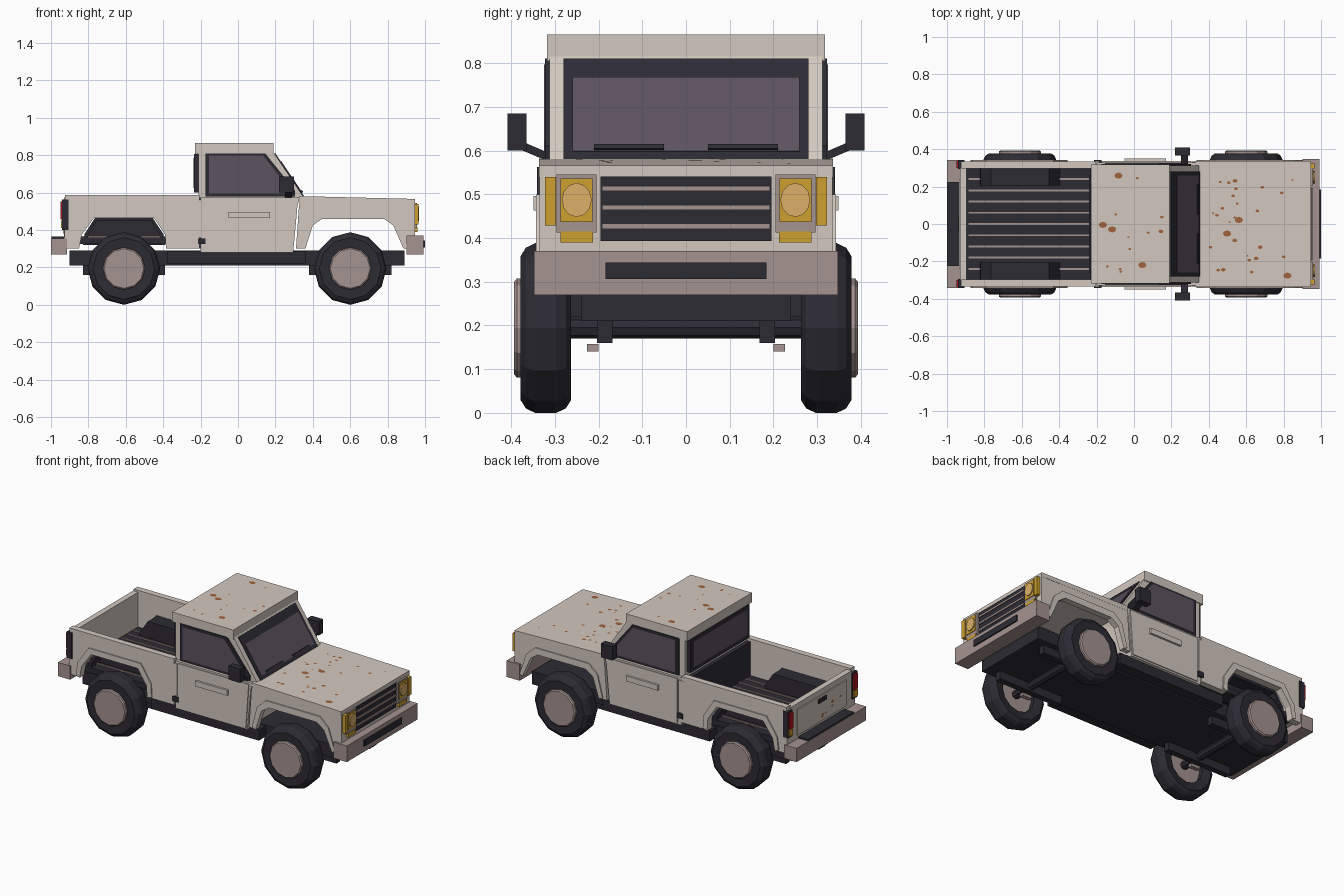
import bpy, bmesh, math, random

COLORS = {
    "paint": (0.65, 0.58, 0.52), "dark": (0.026, 0.024, 0.034), "glass": (0.107, 0.084, 0.114),
    "metal": (0.376, 0.292, 0.279), "amber": (0.61, 0.35, 0.03), "lamp": (0.72, 0.43, 0.14),
    "rust": (0.35, 0.127, 0.045), "red": (0.456, 0.007, 0.013),
}
MATS = {}
for key, rgb in COLORS.items():
    MATS[key] = bpy.data.materials.new(key)
    MATS[key].diffuse_color = (*rgb, 1)


def finish(name, bm, color):
    bmesh.ops.recalc_face_normals(bm, faces=bm.faces)
    me = bpy.data.meshes.new(name)
    bm.to_mesh(me)
    bm.free()
    me.materials.append(MATS[color])
    ob = bpy.data.objects.new(name, me)
    bpy.context.collection.objects.link(ob)
    return ob


def prism(name, pts, y0, y1, color, mirror=False):
    """Side profile (x, z) extruded from y0 to y1, optionally copied to -y."""
    bm = bmesh.new()
    for s in ((1, -1) if mirror else (1,)):
        a = [bm.verts.new((x, s * y0, z)) for x, z in pts]
        b = [bm.verts.new((x, s * y1, z)) for x, z in pts]
        bm.faces.new(a)
        bm.faces.new(b[::-1])
        for i in range(len(pts)):
            j = (i + 1) % len(pts)
            bm.faces.new((a[i], b[i], b[j], a[j]))
    return finish(name, bm, color)


def box(name, x0, x1, y0, y1, z0, z1, color, mirror=False):
    return prism(name, [(x0, z0), (x1, z0), (x1, z1), (x0, z1)], y0, y1, color, mirror)


def lathe(name, profile, cx, cz, side, color, seg=12, closed=True):
    """Ring of (radius, y) points spun around a y axis."""
    bm = bmesh.new()
    rings = []
    for i in range(seg):
        a = 2 * math.pi * i / seg
        rings.append([bm.verts.new((cx + r * math.sin(a), side * y, cz - r * math.cos(a)))
                      for r, y in profile])
    n = len(profile)
    for i in range(seg):
        p, q = rings[i], rings[(i + 1) % seg]
        for k in range(n if closed else n - 1):
            m = (k + 1) % n
            bm.faces.new((p[k], p[m], q[m], q[k]))
    if not closed:
        bm.faces.new([r[0] for r in rings])
        bm.faces.new([r[-1] for r in rings])
    return finish(name, bm, color)


# Wheels and axles
TYRE = [(0.112, 0.275), (0.165, 0.263), (0.184, 0.275), (0.194, 0.297),
        (0.194, 0.345), (0.184, 0.366), (0.165, 0.378), (0.112, 0.375)]
RIM = [(0.113, 0.30), (0.113, 0.387), (0.106, 0.393)]
for end, wx in (("front", 0.6), ("rear", -0.61)):
    for label, s in (("left", 1), ("right", -1)):
        lathe(f"{end}_{label}_tyre", TYRE, wx, 0.194, s, "dark")
        lathe(f"{end}_{label}_rim", RIM, wx, 0.194, s, "metal", closed=False)
    lathe(f"{end}_axle", [(0.025, -0.3), (0.025, 0.3)], wx, 0.195, 1, "dark", 8, False)
    box(f"{end}_leaf_springs", wx - 0.22, wx + 0.22, 0.168, 0.204, 0.16, 0.215, "dark", True)
    box(f"{end}_spring_bolts", wx - 0.03, wx + 0.03, 0.2, 0.226, 0.14, 0.158, "metal", True)

# Chassis
box("chassis", -0.9, 0.89, -0.24, 0.24, 0.21, 0.29, "dark")
box("sill_rails", -0.38, 0.36, 0.24, 0.31, 0.22, 0.285, "dark", True)

# Cab lower body and doors
prism("cab_body", [(-0.2, 0.28), (0.295, 0.28), (0.318, 0.53), (0.33, 0.575), (-0.2, 0.575)],
      -0.33, 0.33, "paint")
prism("doors", [(-0.175, 0.29), (0.288, 0.29), (0.308, 0.565), (-0.175, 0.565)],
      0.32, 0.336, "paint", True)
box("door_trim", -0.05, 0.17, 0.33, 0.349, 0.463, 0.496, "paint", True)
box("door_hinges", -0.215, -0.175, 0.32, 0.341, 0.325, 0.355, "dark", True)
box("rear_cab_posts", -0.215, -0.185, 0.31, 0.337, 0.36, 0.56, "paint", True)

# Cab upper body and roof
prism("cab_upper", [(-0.21, 0.57), (0.355, 0.57), (0.19, 0.815), (-0.21, 0.815)],
      -0.312, 0.312, "paint")
box("roof", -0.23, 0.19, -0.318, 0.318, 0.805, 0.865, "paint")
prism("side_window_frames", [(-0.175, 0.58), (0.305, 0.58), (0.305, 0.61), (0.145, 0.81),
                             (-0.175, 0.81)], 0.30, 0.322, "dark", True)
prism("side_window_glass", [(-0.155, 0.595), (0.27, 0.595), (0.275, 0.62), (0.135, 0.797),
                            (-0.155, 0.797)], 0.30, 0.325, "glass", True)


# Windscreen: slabs lying on the sloped front of the cab
def screen(name, t0, t1, off, y0, y1, color, mirror=False):
    def at(t, d):
        return (0.355 - 0.165 * t + 0.824 * d, 0.57 + 0.245 * t + 0.567 * d)
    prism(name, [at(t0, -0.01), at(t1, -0.01), at(t1, off), at(t0, off)], y0, y1, color, mirror)


screen("windscreen_frame", 0.03, 0.97, 0.005, -0.28, 0.28, "dark")
screen("windscreen_glass", 0.1, 0.79, 0.008, -0.26, 0.26, "glass")
screen("wipers", 0.11, 0.15, 0.014, 0.05, 0.21, "dark", True)

# Rear window
box("rear_window_frame", -0.235, -0.2, -0.29, 0.29, 0.6, 0.806, "dark")
box("rear_window_glass", -0.238, -0.2, -0.265, 0.265, 0.625, 0.785, "glass")

# Door mirrors
box("mirrors", 0.22, 0.3, 0.365, 0.408, 0.6, 0.685, "dark", True)
bm = bmesh.new()
for s in (1, -1):
    ends = [[bm.verts.new((x, s * y, z + dz)) for x, dz in
             ((0.25, 0), (0.29, 0), (0.29, 0.02), (0.25, 0.02))]
            for y, z in ((0.315, 0.575), (0.385, 0.605))]
    bm.faces.new(ends[0])
    bm.faces.new(ends[1])
    for i in range(4):
        j = (i + 1) % 4
        bm.faces.new((ends[0][i], ends[0][j], ends[1][j], ends[1][i]))
finish("mirror_arms", bm, "dark")

# Front wings, bonnet and wheel arch flares
F_ARCH = [(0.36, 0.3), (0.4, 0.425), (0.45, 0.46), (0.78, 0.46), (0.83, 0.425), (0.885, 0.3)]
F_LIP = [(0.335, 0.31), (0.37, 0.445), (0.43, 0.5), (0.8, 0.5), (0.86, 0.445), (0.905, 0.31)]
R_ARCH = [(-0.85, 0.3), (-0.835, 0.375), (-0.77, 0.465), (-0.45, 0.465), (-0.39, 0.375), (-0.385, 0.3)]
R_LIP = [(-0.875, 0.31), (-0.865, 0.39), (-0.79, 0.5), (-0.43, 0.5), (-0.36, 0.39), (-0.355, 0.31)]
prism("front_wings", [(0.31, 0.3)] + F_ARCH + [(0.925, 0.3), (0.94, 0.56), (0.335, 0.57),
                                              (0.326, 0.53)], 0.305, 0.335, "paint", True)
prism("front_flares", F_ARCH + F_LIP[::-1], 0.325, 0.343, "paint", True)
prism("bonnet", [(0.33, 0.55), (0.33, 0.581), (0.945, 0.566), (0.945, 0.54)], -0.336, 0.336, "paint")

# Load bed
prism("bed_sides", R_ARCH + [(-0.205, 0.3), (-0.205, 0.587), (-0.925, 0.587), (-0.93, 0.3)],
      0.297, 0.335, "paint", True)
prism("rear_flares", R_ARCH + R_LIP[::-1], 0.325, 0.343, "paint", True)
box("tailgate", -0.93, -0.895, -0.3, 0.3, 0.32, 0.575, "paint")
box("tailgate_panel", -0.936, -0.92, -0.24, 0.24, 0.38, 0.54, "paint")
box("tailgate_handle", -0.942, -0.93, -0.04, 0.04, 0.5, 0.525, "dark")
box("bed_floor", -0.9, -0.21, -0.3, 0.3, 0.325, 0.36, "dark")
box("bed_front_wall", -0.235, -0.2, -0.3, 0.3, 0.3, 0.57, "dark")
for i in range(9):
    y = -0.24 + 0.06 * i
    box(f"floor_rib_{i + 1}", -0.885, -0.24, y - 0.005, y + 0.005, 0.355, 0.367, "metal")
prism("wheel_wells", [(-0.83, 0.32), (-0.82, 0.38), (-0.765, 0.463), (-0.455, 0.463),
                      (-0.4, 0.38), (-0.39, 0.32), (-0.41, 0.32), (-0.42, 0.375), (-0.465, 0.448),
                      (-0.755, 0.448), (-0.8, 0.375), (-0.81, 0.32)], 0.21, 0.3, "dark", True)
prism("wheel_well_walls", [(-0.83, 0.32), (-0.82, 0.38), (-0.765, 0.463), (-0.455, 0.463),
                           (-0.4, 0.38), (-0.39, 0.32)], 0.205, 0.215, "dark", True)

# Front face: grille and lamps
box("front_panel", 0.9, 0.945, -0.335, 0.335, 0.37, 0.56, "paint")
box("grille", 0.93, 0.95, -0.196, 0.196, 0.393, 0.541, "dark")
for i, z in enumerate((0.427, 0.47, 0.513)):
    box(f"grille_bar_{i + 1}", 0.94, 0.956, -0.192, 0.192, z - 0.006, z + 0.006, "metal")
box("headlight_surrounds", 0.93, 0.957, 0.205, 0.296, 0.413, 0.545, "metal", True)
box("headlight_bezels", 0.94, 0.961, 0.214, 0.287, 0.437, 0.536, "amber", True)
box("corner_lamps", 0.925, 0.966, 0.297, 0.323, 0.428, 0.54, "amber", True)
box("indicator_lamps", 0.93, 0.96, 0.213, 0.287, 0.39, 0.415, "amber", True)
prism_pts = [(0.25 + 0.034 * math.cos(a), 0.487 + 0.039 * math.sin(a))
             for a in (2 * math.pi * k / 12 for k in range(12))]
bm = bmesh.new()
for s in (1, -1):
    rings = [[bm.verts.new((x, s * y, z)) for y, z in prism_pts] for x in (0.94, 0.968)]
    bm.faces.new(rings[1])
    for i in range(12):
        j = (i + 1) % 12
        bm.faces.new((rings[0][i], rings[0][j], rings[1][j], rings[1][i]))
finish("headlights", bm, "lamp")

# Bumpers
box("front_bumper", 0.9, 0.992, -0.348, 0.348, 0.27, 0.37, "metal")
box("front_bumper_plate", 0.98, 1.0, -0.184, 0.184, 0.306, 0.344, "dark")
box("rear_bumper", -1.0, -0.915, -0.342, 0.342, 0.27, 0.355, "metal")
box("rear_bumper_step", -0.998, -0.93, -0.225, 0.225, 0.35, 0.365, "dark")

# Tail lamps
box("tail_lamp_housings", -0.94, -0.905, 0.295, 0.341, 0.4, 0.562, "dark", True)
box("tail_lamps", -0.948, -0.93, 0.3, 0.336, 0.455, 0.552, "red", True)
box("reversing_lamps", -0.947, -0.93, 0.3, 0.336, 0.41, 0.45, "amber", True)

# Rust spots on bonnet, roof and tailgate
random.seed(4)


def rust(name, count, place):
    bm = bmesh.new()
    for _ in range(count):
        r = random.choice((0.006, 0.008, 0.01, 0.013, 0.022))
        u, v = random.random(), random.random()
        bm.faces.new([bm.verts.new(place(u, v, r * math.cos(k * math.pi / 4),
                                         0.75 * r * math.sin(k * math.pi / 4))) for k in range(8)])
    finish(name, bm, "rust")


rust("bonnet_rust", 28, lambda u, v, a, b: (0.4 + 0.5 * u + a, -0.28 + 0.54 * v + b,
                                            0.5835 - 0.0244 * (0.07 + 0.5 * u + a)))
rust("roof_rust", 14, lambda u, v, a, b: (-0.18 + 0.33 * u + a, -0.26 + 0.52 * v + b, 0.8665))
rust("tailgate_rust", 6, lambda u, v, a, b: (-0.9375, -0.2 + 0.4 * u + a, 0.4 + 0.07 * v + b))
